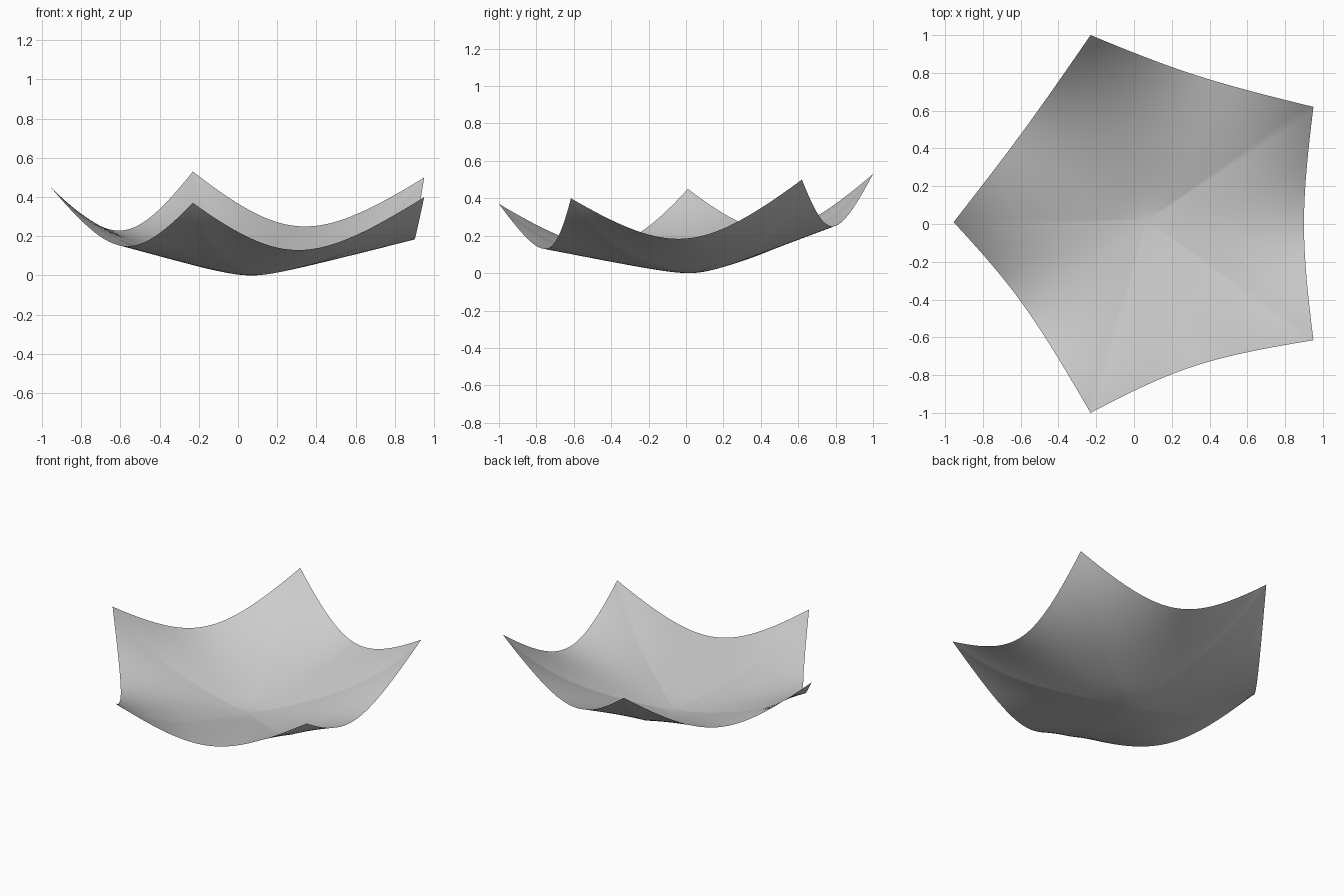
import bpy, bmesh
from math import sqrt
from mathutils import Vector

if "Cube" in bpy.data.objects:
    bpy.data.objects.remove(bpy.data.objects["Cube"])

# Five raised tips and the low point of each edge between them
tips = [Vector(v) for v in ((.95, .62, .50), (-.23, 1.0, .53), (-.955, .01, .45),
                            (-.23, -1.0, .37), (.95, -.615, .40))]
mids = [Vector(v) for v in ((.33, .787, .25), (-.587, .492, .23), (-.585, -.43, .15),
                            (.32, -.752, .13), (.90, 0, .185))]
centre = Vector((.07, .02, 0))
# Height of the shallow bowl below each tip, before the tip curls up
base = [1.25 * (mids[i - 1].z + mids[i].z) / 2 for i in range(5)]
N, RINGS = 40, 40


def soft(u, c):
    # rounded V: 0 at u = 0, 1 at u = +-1
    return (sqrt(u * u + c * c) - c) / (sqrt(1 + c * c) - c)


def through(a, m, b, t):
    # sagging curve through a, m, b at t = 0, 0.5, 1
    u = 2 * t - 1
    return m + (b - a) * (u / 2) + ((a + b) / 2 - m) * soft(u, .65)


# Outline points with their bowl height
rim = []
for i in range(5):
    j = (i + 1) % 5
    for k in range(N):
        t = k / N
        rim.append((through(tips[i], mids[i], tips[j], t),
                    through(base[i], mids[i].z, base[j], t)))

# Sheet: rings from the centre to the outline
bm = bmesh.new()
hub = bm.verts.new(centre)
rings = []
for q in range(1, RINGS + 1):
    r = q / RINGS
    ring = []
    for p, g in rim:
        co = centre.lerp(p, r)
        co.z = g * soft(r, .13) + (p.z - g) * r ** 4
        ring.append(bm.verts.new(co))
    rings.append(ring)
n = len(rim)
for i in range(n):
    j = (i + 1) % n
    bm.faces.new((hub, rings[0][i], rings[0][j]))
    for a, b in zip(rings, rings[1:]):
        bm.faces.new((a[i], b[i], b[j], a[j]))
for f in bm.faces:
    f.smooth = True
mesh = bpy.data.meshes.new("curved_sheet")
bm.to_mesh(mesh)
bm.free()
obj = bpy.data.objects.new("curved_sheet", mesh)
bpy.context.collection.objects.link(obj)
